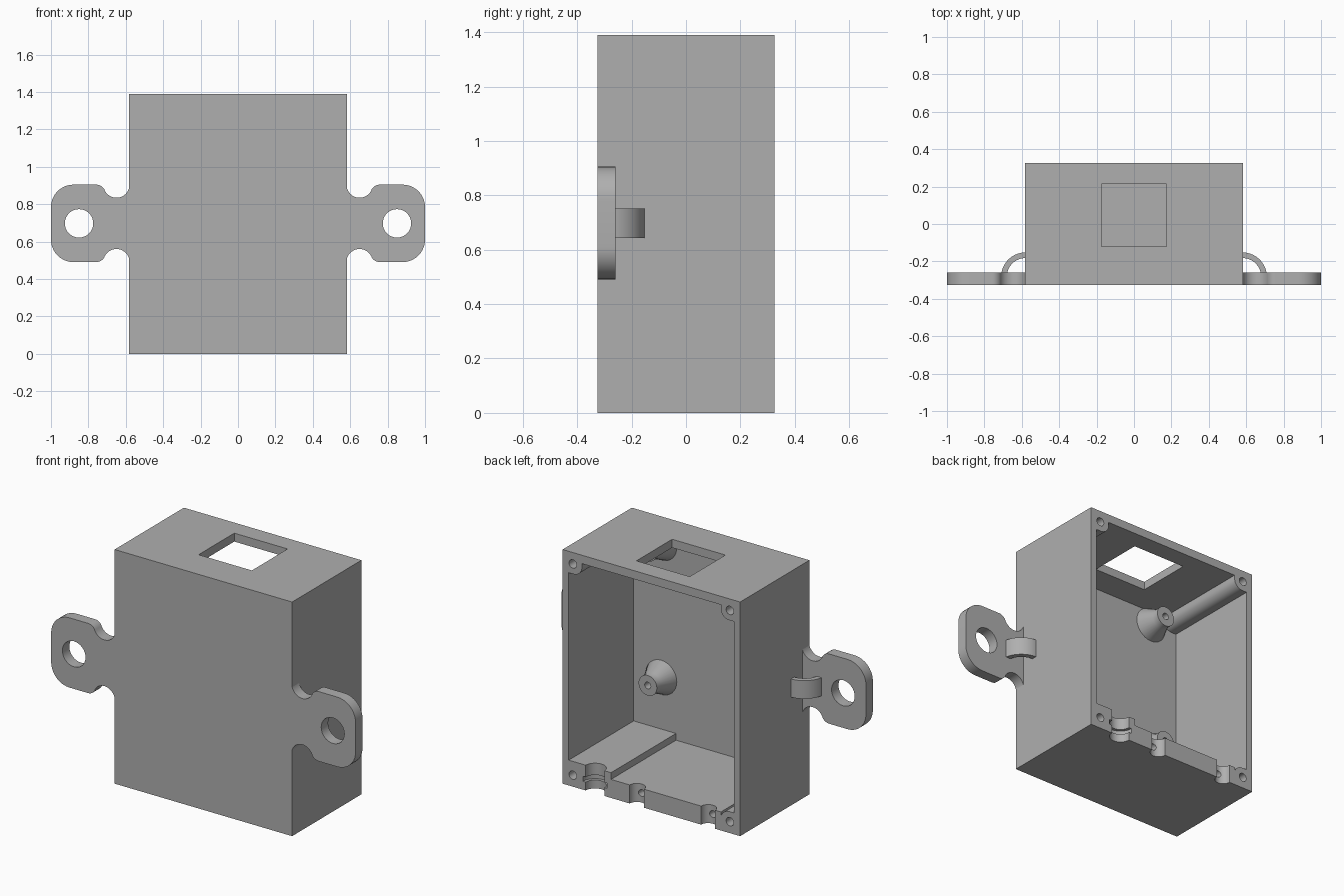
import bpy, bmesh, math
from mathutils import Matrix, Vector

if "Cube" in bpy.data.objects:
    bpy.data.objects.remove(bpy.data.objects["Cube"], do_unlink=True)

grey = bpy.data.materials.new("plain_grey")
grey.use_nodes = True
colour = (0.43, 0.43, 0.43, 1)
grey.diffuse_color = colour
grey.node_tree.nodes["Principled BSDF"].inputs["Base Color"].default_value = colour

W, D, H = 0.583, 0.325, 1.39      # half width, half depth, height
WALL = 0.04


def finish(name, bm):
    bmesh.ops.recalc_face_normals(bm, faces=bm.faces[:])
    mesh = bpy.data.meshes.new(name)
    bm.to_mesh(mesh)
    bm.free()
    mesh.materials.append(grey)
    ob = bpy.data.objects.new(name, mesh)
    bpy.context.collection.objects.link(ob)
    return ob


def box(name, lo, hi):
    bm = bmesh.new()
    bmesh.ops.create_cube(bm, size=1)
    lo, hi = Vector(lo), Vector(hi)
    bmesh.ops.scale(bm, vec=hi - lo, verts=bm.verts)
    bmesh.ops.translate(bm, vec=(lo + hi) / 2, verts=bm.verts)
    return finish(name, bm)


def cylinder(name, centre, r, length, axis, sides=32):
    bm = bmesh.new()
    turn = Matrix.Rotation(math.pi / 2, 4, "X") if axis == "Y" else Matrix()
    bmesh.ops.create_cone(bm, cap_ends=True, segments=sides, radius1=r, radius2=r,
                          depth=length, matrix=Matrix.Translation(centre) @ turn)
    return finish(name, bm)


def extrude(name, outline, start, vec):
    """Prism from a 2D outline; start places each outline point in space."""
    bm = bmesh.new()
    face = bm.faces.new([bm.verts.new(start(a, b)) for a, b in outline])
    out = bmesh.ops.extrude_face_region(bm, geom=[face])
    moved = [v for v in out["geom"] if isinstance(v, bmesh.types.BMVert)]
    bmesh.ops.translate(bm, vec=vec, verts=moved)
    return finish(name, bm)


def arc(cx, cy, r, a0, a1, n=10):
    angles = [math.radians(a0 + (a1 - a0) * i / n) for i in range(n + 1)]
    return [(cx + r * math.cos(a), cy + r * math.sin(a)) for a in angles]


def activate(ob):
    bpy.ops.object.select_all(action="DESELECT")
    ob.select_set(True)
    bpy.context.view_layer.objects.active = ob


def cut(ob, cutter):
    mod = ob.modifiers.new("cut", "BOOLEAN")
    mod.operation, mod.solver, mod.object = "DIFFERENCE", "EXACT", cutter
    activate(ob)
    bpy.ops.object.modifier_apply(modifier=mod.name)
    bpy.data.objects.remove(cutter, do_unlink=True)


def smooth(ob):
    activate(ob)
    bpy.ops.object.shade_smooth_by_angle(angle=math.radians(30))


# Case: hollow box, open at the back, with screw columns in the corners
case = box("case", (-W, -D, 0), (W, D, H))
x, top, floor, ledge = W - WALL, H - 0.05, 0.11, 0.15
col, r = 0.127, 0.055             # column reach from the corner, its rounding
cx, cz = W - col + r, H - col + r
cavity = [(0.265, floor), (0.265, ledge), (x, ledge), (x, H - col)]
cavity += arc(cx, cz, r, 270, 180)
cavity += [(W - col, top), (col - W, top)]
cavity += arc(-cx, cz, r, 0, -90)
cavity += [(-x, H - col), (-x, col)]
cavity += arc(-cx, col - r, r, 90, 20)
cavity += [(col - W - 0.001, floor)]
cut(case, extrude("cavity", cavity, lambda a, b: (a, WALL - D, b), (0, 1, 0)))

# Square opening in the top
cut(case, box("top_opening", (-0.175, -0.12, 1.2), (0.175, 0.215, 1.5)))

# Screw holes in the corner columns
for sx in (-1, 1):
    for z in (0.068, H - 0.068):
        cut(case, cylinder("screw_hole", (sx * (W - 0.067), D, z), 0.025, 0.6, "Y", 20))

# Cable notches in the bottom lip
for nx, nr in ((0.37, 0.061), (0.095, 0.047), (-0.373, 0.046)):
    cut(case, cylinder("notch", (nx, D, 0.05), nr, 0.4, "Z"))
    if nr > 0.05:
        cut(case, cylinder("tie_slot", (nx, D, 0.065), nr + 0.018, 0.03, "Z"))
    else:
        cut(case, cylinder("pin_hole", (nx, D - 0.05, 0.057), 0.02, 0.12, "Y", 16))
smooth(case)

# Standoffs: flared posts with a pilot hole on the inside of the front wall
front = WALL - D
profile = [(0.102, -0.005), (0.102, 0), (0.06, 0.085), (0.06, 0.127),
           (0.02, 0.127), (0.02, 0.03), (0, 0.03)]
for side, sx in (("right", -1), ("left", 1)):
    for level, z in (("lower", 0.457), ("upper", 1.255)):
        bm = bmesh.new()
        vs = [bm.verts.new((sx * 0.362 + pr, front + py, z)) for pr, py in profile]
        es = [bm.edges.new(p) for p in zip(vs, vs[1:])]
        bmesh.ops.spin(bm, geom=vs + es, cent=(sx * 0.362, 0, z), axis=(0, 1, 0),
                       angle=math.tau, steps=32)
        bmesh.ops.remove_doubles(bm, verts=bm.verts, dist=0.0005)
        smooth(finish(f"standoff_{level}_{side}", bm))

# Mounting ears with a bolt hole, and a curved strap behind each
EAR_Z, EAR_T = 0.698, 0.065
half = arc(0.88, 0.087, 0.12, 0, 90) + arc(0.758, 0.157, 0.05, 90, 155)
half += arc(0.65, 0.207, 0.07, -24, -180, 18)
ear = half + [(a, -b) for a, b in reversed(half)]
strap = arc(0.58, -0.282, 0.13, 5, 90, 16) + arc(0.58, -0.282, 0.1, 90, 5, 16)
for side, s in (("right", -1), ("left", 1)):
    plate = extrude(f"ear_{side}", ear, lambda a, b: (s * a, -D, EAR_Z + b), (0, EAR_T, 0))
    cut(plate, cylinder("bolt_hole", (s * 0.85, -D, EAR_Z), 0.076, 0.5, "Y"))
    smooth(plate)
    smooth(extrude(f"strap_{side}", strap, lambda a, b: (s * a, b, 0.643), (0, 0, 0.108)))
